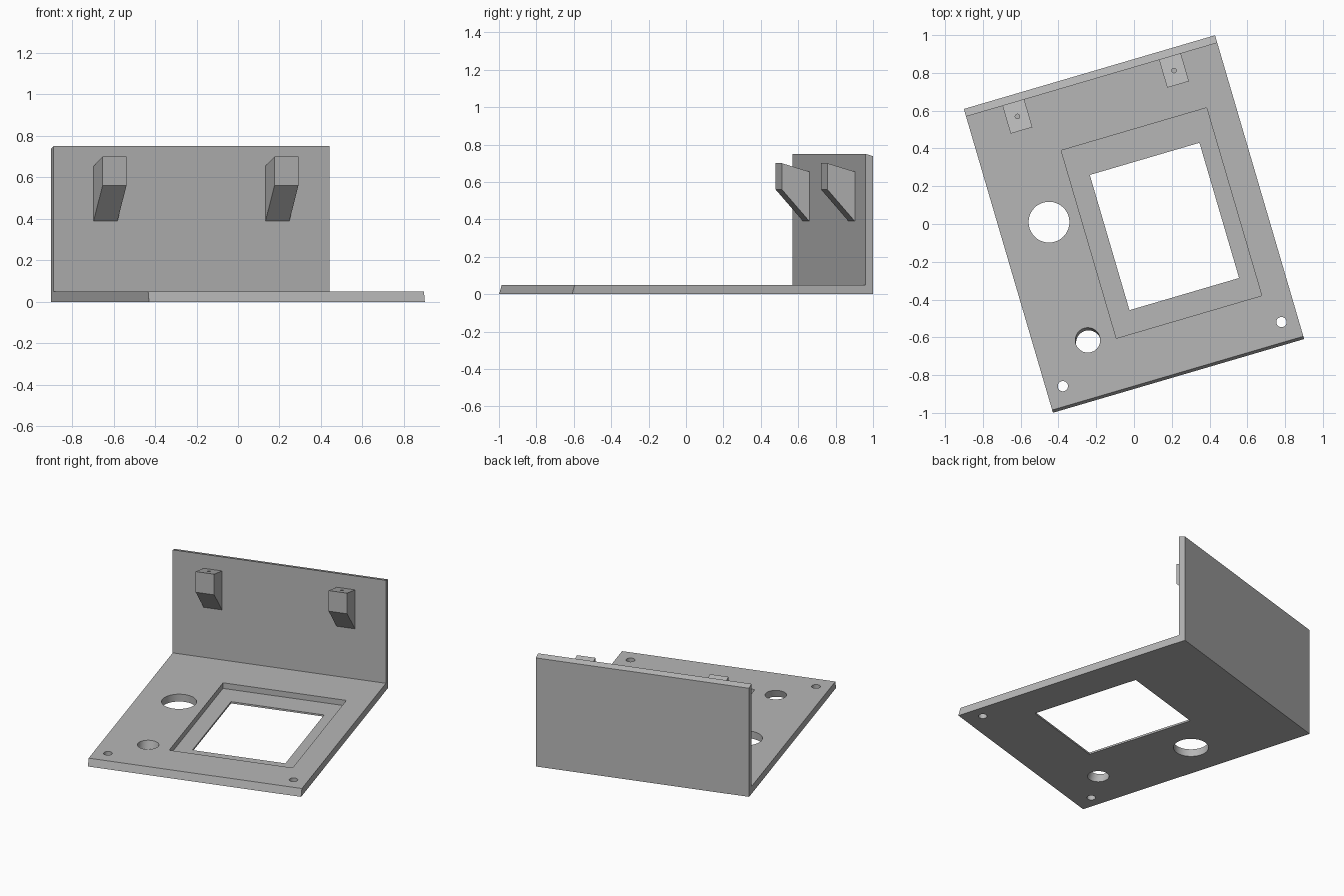
import bpy, bmesh, math
from mathutils import Matrix, Vector

cube = bpy.data.objects.get("Cube")
if cube:
    bpy.data.objects.remove(cube, do_unlink=True)

TURN = Matrix.Rotation(math.radians(16.35), 4, 'Z')   # whole bracket is turned on the floor
HALF_W, HALF_D, PLATE_T, WALL_T = 0.693, 0.838, 0.05, 0.042

grey = bpy.data.materials.new("plain grey")
grey.use_nodes = True
colour = (0.47, 0.47, 0.47, 1)
grey.diffuse_color = colour
grey.node_tree.nodes["Principled BSDF"].inputs["Base Color"].default_value = colour


def loft(name, ring_a, ring_b):
    """Solid between two matching rings of points."""
    bm = bmesh.new()
    a = [bm.verts.new(p) for p in ring_a]
    b = [bm.verts.new(p) for p in ring_b]
    bm.faces.new(a)
    bm.faces.new(b)
    n = len(a)
    for i in range(n):
        j = (i + 1) % n
        bm.faces.new((a[i], a[j], b[j], b[i]))
    bm.transform(TURN)
    bmesh.ops.recalc_face_normals(bm, faces=bm.faces)
    mesh = bpy.data.meshes.new(name)
    bm.to_mesh(mesh)
    bm.free()
    mesh.materials.append(grey)
    obj = bpy.data.objects.new(name, mesh)
    bpy.context.collection.objects.link(obj)
    return obj


def side_profile(name, profile, x, half):
    """Extrude a (y, z) profile sideways."""
    return loft(name, [(x - half, y, z) for y, z in profile],
                [(x + half, y, z) for y, z in profile])


def box(name, x, y, w, d, z0, z1):
    ring = [(x + sx * w / 2, y + sy * d / 2) for sx, sy in ((-1, -1), (1, -1), (1, 1), (-1, 1))]
    return loft(name, [(*p, z0) for p in ring], [(*p, z1) for p in ring])


def rod(name, x, y, r, z0, z1, lean=0.0):
    """Round cutter; lean shifts it in y per unit of height above the plate top."""
    def ring(z):
        return [(x + r * math.cos(t * math.tau / 48),
                 y + r * math.sin(t * math.tau / 48) + lean * (z - PLATE_T), z) for t in range(48)]
    return loft(name, ring(z0), ring(z1))


def cut(obj, cutters):
    bpy.ops.object.select_all(action='DESELECT')
    bpy.context.view_layer.objects.active = obj
    obj.select_set(True)
    for c in cutters:
        c.hide_render = True
        mod = obj.modifiers.new("cut", 'BOOLEAN')
        mod.operation, mod.solver, mod.object = 'DIFFERENCE', 'EXACT', c
        bpy.ops.object.modifier_apply(modifier=mod.name)
        bpy.data.objects.remove(c, do_unlink=True)
    bpy.ops.object.shade_smooth_by_angle(angle=math.radians(30))


# Base plate and upright wall as one L section, with a slanted front edge and wall top
inner = HALF_D - WALL_T
panel = side_profile("base_plate_and_wall", [
    (-HALF_D, 0), (HALF_D, 0), (HALF_D, 0.738), (inner, 0.75),
    (inner, PLATE_T), (-HALF_D + 0.015, PLATE_T)], 0, HALF_W)

# Window with its recess, cable holes and screw holes
cutters = [
    box("recess_cutter", 0.141, -0.036, 0.802, 1.036, 0.012, 0.2),
    box("window_cutter", 0.151, -0.058, 0.605, 0.746, -0.1, 0.2),
    rod("large_hole_cutter", -0.429, 0.136, 0.108, -0.1, 0.2),
    rod("small_hole_cutter", -0.408, -0.521, 0.066, -0.1, 0.2, lean=0.3),
]
cutters += [rod("screw_hole_cutter", s * 0.603, -0.718, 0.027, -0.1, 0.2) for s in (-1, 1)]
cut(panel, cutters)

# Two wedge-bottomed wall brackets with a pilot hole in the top
for side, name in ((-1, "right_wall_bracket"), (1, "left_wall_bracket")):
    x = side * 0.432
    bracket = side_profile(name, [
        (inner, 0.39), (inner, 0.655), (inner - 0.153, 0.70), (inner - 0.153, 0.56)], x, 0.06)
    cut(bracket, [rod("pilot_hole_cutter", x, 0.72, 0.012, 0.58, 0.8)])
